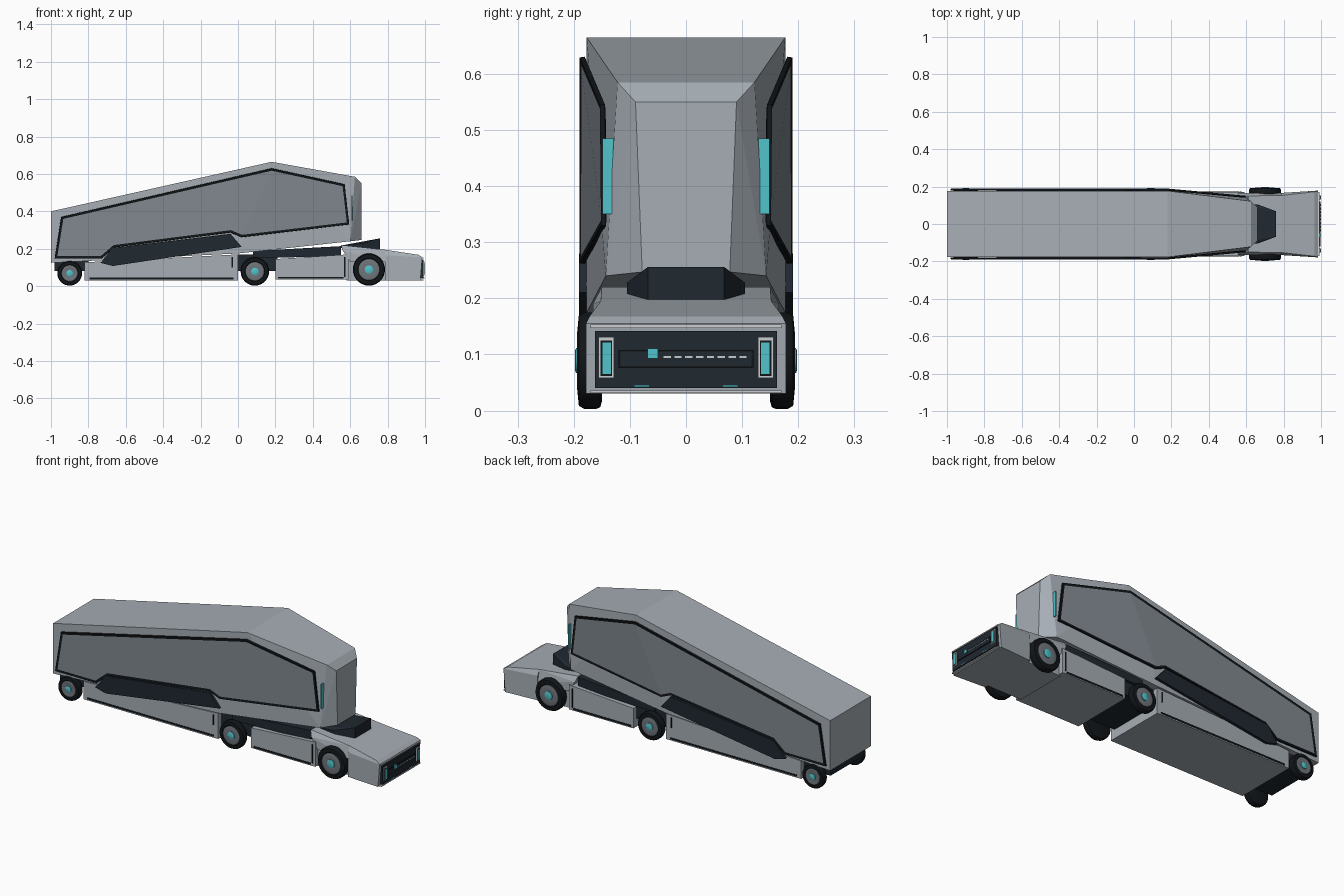
import bpy, bmesh, math

if "Cube" in bpy.data.objects:
    bpy.data.objects.remove(bpy.data.objects["Cube"])


def material(name, rgb):
    m = bpy.data.materials.new(name)
    m.diffuse_color = (*rgb, 1)
    m.use_nodes = True
    m.node_tree.nodes["Principled BSDF"].inputs["Base Color"].default_value = m.diffuse_color
    return m


DARK = material("dark_trim", (0.014, 0.021, 0.03))
BLACK = material("black_line", (0.006, 0.008, 0.01))
CYAN = material("cyan_light", (0.08, 0.55, 0.6))
STEEL = material("steel", (0.38, 0.42, 0.46))
PANEL = material("panel_grey", (0.22, 0.25, 0.28))
RIM = material("rim_grey", (0.16, 0.18, 0.2))
PALE = material("pale_trim", (0.6, 0.62, 0.64))


def finish(bm, name, mats, mirror=False):
    bmesh.ops.recalc_face_normals(bm, faces=bm.faces[:])
    me = bpy.data.meshes.new(name)
    bm.to_mesh(me)
    bm.free()
    ob = bpy.data.objects.new(name, me)
    bpy.context.collection.objects.link(ob)
    for m in mats:
        me.materials.append(m)
    if mirror:
        md = ob.modifiers.new("mirror", 'MIRROR')
        md.use_axis = (False, True, False)
        md.use_mirror_merge = False
    return ob


def hull(name, pts, mat):
    """Faceted symmetric solid from the points of one half."""
    bm = bmesh.new()
    for x, y, z in pts:
        for s in (-1, 1):
            bm.verts.new((x, s * y, z))
    bmesh.ops.convex_hull(bm, input=bm.verts[:])
    bmesh.ops.dissolve_limit(bm, angle_limit=0.01, verts=bm.verts[:], edges=bm.edges[:])
    return finish(bm, name, [mat])


def prism(name, profile, y0, y1, mat, mirror=False):
    """Side profile (x, z) extruded between two y positions."""
    bm = bmesh.new()
    f = bm.faces.new([bm.verts.new((x, y0, z)) for x, z in profile])
    r = bmesh.ops.extrude_face_region(bm, geom=[f])
    for v in r["geom"]:
        if isinstance(v, bmesh.types.BMVert):
            v.co.y = y1
    return finish(bm, name, [mat], mirror)


def box(name, x, y, z, mat, mirror=False):
    return prism(name, [(x[0], z[0]), (x[1], z[0]), (x[1], z[1]), (x[0], z[1])],
                 y[0], y[1], mat, mirror)


def lathe(name, cx, cz, profile, mat, n=32):
    """Profile of (radius, y) turned round an axle, mirrored to both sides."""
    bm = bmesh.new()
    rings = []
    for r, y in profile:
        rings.append([bm.verts.new((cx + r * math.cos(2 * math.pi * i / n), -y,
                                    cz + r * math.sin(2 * math.pi * i / n))) for i in range(n)])
    for a, b in zip(rings, rings[1:]):
        for i in range(n):
            j = (i + 1) % n
            bm.faces.new((a[i], a[j], b[j], b[i]))
    bm.faces.new(rings[0])
    bm.faces.new(rings[-1])
    ob = finish(bm, name, [mat], True)
    bpy.ops.object.select_all(action='DESELECT')
    ob.select_set(True)
    bpy.context.view_layer.objects.active = ob
    bpy.ops.object.shade_smooth_by_angle(angle=math.radians(30))


# Trailer body with tapered nose
hull("trailer_body", [(-1, .177, .4), (.18, .177, .665), (.625, .122, .585), (.66, .09, .55),
                      (.66, .078, .247), (.6, .143, .24), (0, .177, .175), (-1, .177, .125)], STEEL)

# Large side panels: dark frame round a grey inset, bent at the taper line
bm = bmesh.new()
back = [(-.98, .148), (-.945, .37), (.18, .63), (.02, .262), (-.04, .287), (-.66, .208), (-.73, .148)]
vs = [bm.verts.new((x, -.185, z)) for x, z in back]
front = [bm.verts.new((.57, -.149, .545)), bm.verts.new((.595, -.147, .33))]
bm.faces.new(vs)
bm.faces.new([vs[2], front[0], front[1], vs[3]])
bmesh.ops.recalc_face_normals(bm, faces=bm.faces[:])
rim = bmesh.ops.inset_region(bm, faces=bm.faces[:], thickness=.012, use_even_offset=True,
                             use_boundary=True)["faces"]
inner = [f for f in bm.faces if f not in rim]
for f in rim:
    f.material_index = 1
for v in {v for f in inner for v in f.verts}:
    v.co.y += .002
panel = finish(bm, "trailer_side_panels", [PANEL, BLACK], True)
sol = panel.modifiers.new("thickness", 'SOLIDIFY')
sol.thickness = .009
sol.offset = 0

# Dark lower side fairings and nose light strips
prism("lower_side_fairings", [(-.735, .125), (-.67, .205), (-.04, .28), (.02, .21), (-.67, .108)],
      -.176, -.191, DARK, True)
box("nose_light_strips", (.607, .613), (-.125, -.149), (.35, .485), CYAN, True)

# Trailer skirt and tractor mid section
hull("trailer_skirt", [(-.82, .172, .03), (-.82, .172, .128), (0, .172, .17), (0, .172, .03)], STEEL)
hull("tractor_mid_box", [(.2, .172, .035), (.2, .172, .145), (.59, .172, .17), (.59, .172, .035)], STEEL)

# Groove lines along the skirts
for name, xs, zs in (("skirt_groove", (-.795, -.025), (.036, .046)),
                     ("skirt_slot", (-.034, -.026), (.1, .157)),
                     ("mid_groove", (.215, .565), (.04, .05)),
                     ("mid_slot", (.567, .575), (.05, .155))):
    box(name, xs, (-.165, -.1735), zs, BLACK, True)

# Dark chassis: axle blocks and the sloping deck under the trailer
box("rear_axle_block", (-.98, -.8), (-.145, .145), (.08, .135), DARK)
box("mid_axle_block", (-.01, .21), (-.145, .145), (.08, .17), DARK)
hull("coupling_deck", [(.08, .16, .15), (.08, .16, .188), (.55, .15, .214), (.55, .15, .16)], DARK)

# Tractor cab: nose, wheel cover and core
hull("cab_nose", [(.785, .166, .03), (.975, .178, .03), (.985, .178, .155), (.965, .172, .168),
                  (.785, .152, .195), (.785, .166, .165)], STEEL)
hull("cab_wheel_cover", [(.55, .15, .22), (.785, .152, .195), (.785, .166, .13), (.6, .166, .13),
                         (.56, .166, .19)], STEEL)
box("cab_core", (.58, .8), (-.147, .147), (.03, .15), STEEL)

# Wedge coupling on the cab roof
hull("roof_coupling", [(.55, .105, .205), (.55, .105, .217), (.66, .105, .2), (.66, .105, .228),
                       (.76, .068, .185), (.76, .068, .256)], DARK)

# Wheels
for name, x, r, out in (("rear", -.9, .066, .188), ("mid", .09, .076, .188), ("front", .7, .086, .193)):
    z = r + .003
    lathe(name + "_tyres", x, z, [(r * .8, .15), (r * .96, .153), (r, .16), (r, out - .012),
                                  (r * .94, out - .002), (r * .7, out), (r * .66, out - .004)], BLACK)
    lathe(name + "_rims", x, z, [(r * .66, .17), (r * .66, out - .001), (r * .6, out + .001),
                                 (r * .3, out - .001)], RIM)
    lathe(name + "_hubs", x, z, [(r * .26, .17), (r * .26, out + .003), (r * .2, out + .005)], CYAN)

# Grille plate, frame bars and inner recess on the nose
box("grille_plate", (.975, .993), (-.162, .162), (.04, .142), DARK)
box("grille_upper_bar", (.975, .991), (-.17, .17), (.147, .153), PALE)
box("grille_lower_bar", (.97, .991), (-.17, .17), (.031, .036), PALE)
box("grille_band", (.98, .996), (-.12, .12), (.076, .108), BLACK)
box("grille_band_face", (.98, .997), (-.117, .117), (.079, .105), DARK)

# Headlamps and small lights
box("headlamp_frames", (.98, .997), (-.156, -.128), (.058, .131), PALE, True)
box("headlamp_surrounds", (.98, .998), (-.152, -.132), (.062, .125), BLACK, True)
box("headlamps", (.98, 1), (-.149, -.134), (.065, .121), CYAN, True)
box("lower_light_strips", (.98, .996), (-.093, -.065), (.042, .046), CYAN, True)
box("sensor_light", (.98, 1), (-.069, -.05), (.093, .111), CYAN)
for i in range(8):
    y = -.04 + i * .0193
    box(f"grille_dash_{i + 1}", (.98, .999), (y, y + .013), (.094, .097), PALE)
